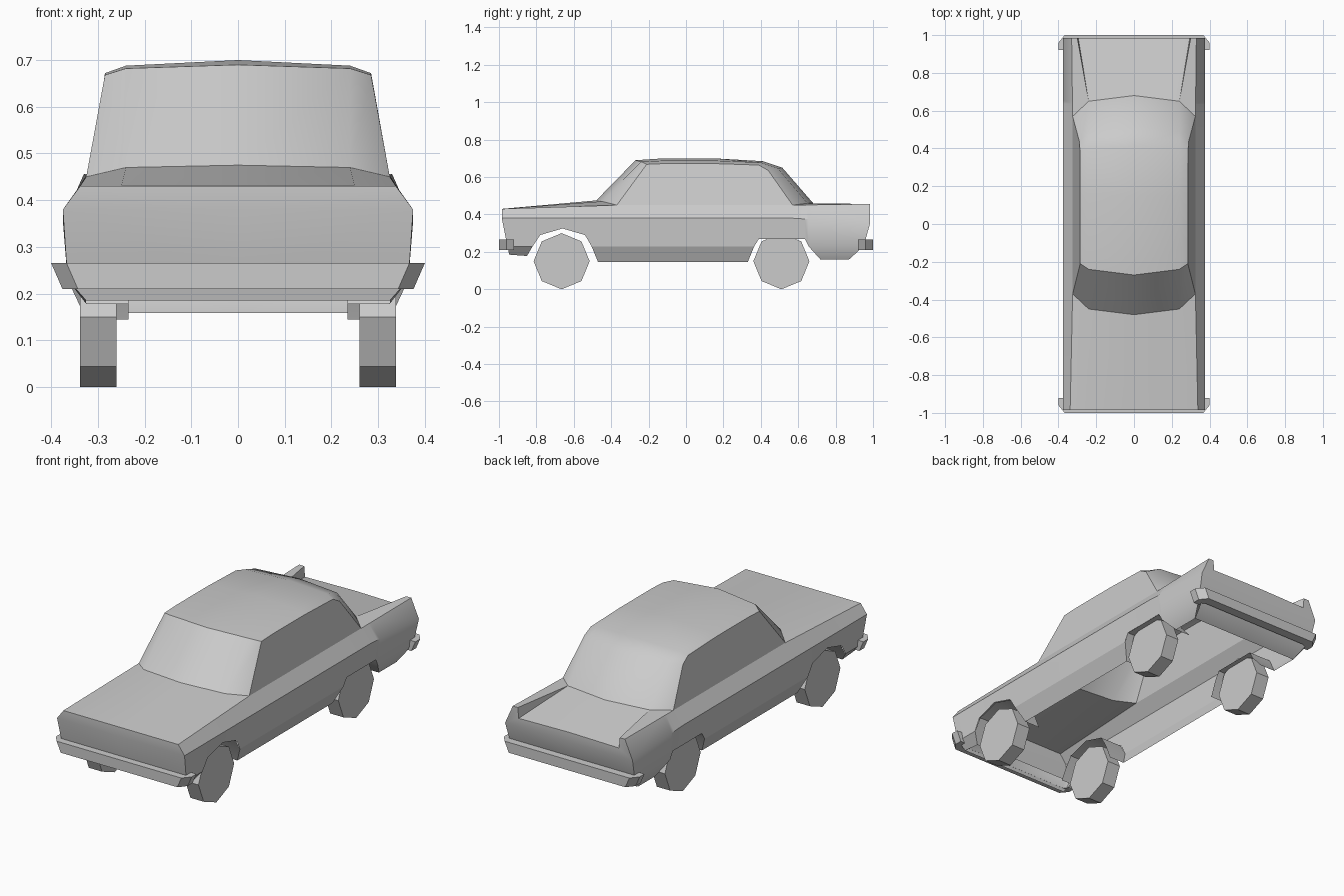
import bpy, bmesh, math
from mathutils import Vector, Matrix

if "Cube" in bpy.data.objects:
    bpy.data.objects.remove(bpy.data.objects["Cube"])

paint = bpy.data.materials.new("light_grey")
paint.diffuse_color = (0.6, 0.6, 0.6, 1)
paint.use_nodes = True
paint.node_tree.nodes["Principled BSDF"].inputs["Base Color"].default_value = paint.diffuse_color


def finish(name, bm, mirror=True):
    me = bpy.data.meshes.new(name)
    bm.to_mesh(me)
    bm.free()
    me.materials.append(paint)
    ob = bpy.data.objects.new(name, me)
    bpy.context.collection.objects.link(ob)
    bpy.ops.object.select_all(action='DESELECT')
    ob.select_set(True)
    bpy.context.view_layer.objects.active = ob
    if mirror:
        mod = ob.modifiers.new("mirror", 'MIRROR')
        mod.use_clip = True
        bpy.ops.object.modifier_apply(modifier=mod.name)
    bpy.ops.object.shade_smooth_by_angle(angle=math.radians(35))
    return ob


def build(name, groups):
    """Half shell from (faces, reference point) groups; faces look away from the point."""
    bm = bmesh.new()
    for faces, ref in groups:
        for pts in faces:
            f = bm.faces.new([bm.verts.new(p) for p in pts])
            f.normal_update()
            if f.normal.dot(f.calc_center_median() - Vector(ref)) < 0:
                f.normal_flip()
    bmesh.ops.remove_doubles(bm, verts=bm.verts, dist=0.0005)
    return finish(name, bm)


def loft(rows):
    return [(a[i], a[i + 1], b[i + 1], b[i])
            for a, b in zip(rows, rows[1:]) for i in range(len(a) - 1)]


def interp(table, y):
    for a, b in zip(table, table[1:]):
        if y <= b[0]:
            t = (y - a[0]) / (b[0] - a[0])
            return [p + (q - p) * t for p, q in zip(a[1:], b[1:])]
    return list(table[-1][1:])


CORE = (0, 0, 0.25)
BELT = [(-0.985, 0.338, 0.43), (-0.37, 0.325, 0.45), (0.57, 0.325, 0.45), (0.985, 0.33, 0.456)]
SHOULDER = [(-0.985, 0.38), (0.57, 0.38), (0.985, 0.355)]

# body side: lower edge rises over the wheel arches
lower = [(-0.955, .23), (-0.82, .23), (-0.78, .29), (-0.66, .325), (-0.54, .29), (-0.505, .23),
         (-0.37, .23), (0.365, .23), (0.39, .27), (0.57, .27), (0.635, .27), (0.655, .23), (0.95, .23)]
side = []
for i, (y, z) in enumerate(lower):
    top = {0: -0.985, len(lower) - 1: 0.985}.get(i, y)
    bx, bz = interp(BELT, top)
    side.append([(bx, top, bz), (0.375, top, interp(SHOULDER, top)[0]),
                 (0.365 + (z - .23) * 0.06, y, z)])
# tucked-under skirts
skirts = []
for ya, yb, za, yc, zc in [(-0.955, -0.82, .185, -0.85, .178), (-0.505, 0.365, .145, 0.33, .145),
                           (0.655, 0.95, .158, 0.87, .158)]:
    y0 = {-0.955: -0.945, -0.505: -0.47, 0.655: 0.72}[ya]
    skirts.append([(0.365, ya, .23), (0.365, yb, .23), (0.325, yc, zc), (0.325, y0, za)])


def to_centre(points):
    return loft([[p, (0, p[1], p[2])] for p in points])


# nose and tail panels
nose = to_centre(side[0] + [(0.325, -0.945, .185)])
tail = to_centre(side[-1][1:] + [(0.345, 0.94, .21), (0.325, 0.87, .158)])
tail.append([(.33, .985, .456), (.30, .985, .456), (.295, .985, .40), (0, .985, .405),
             (0, .985, .355), (.375, .985, .355)])
# hood
hood = loft([[(0, -.985, .43), (.25, -.985, .43), (.338, -.985, .43)],
             [(0, -.48, .475), (.24, -.45, .47), (.325, -.37, .45)]])
# rear deck between two raised fins
deck = [[(0, .68, .46), (.24, .65, .46), (.295, .985, .40), (0, .985, .405)],
        [(.24, .65, .46), (.325, .57, .45), (.33, .985, .456), (.30, .985, .456)]]
fin_wall = [[(.24, .65, .46), (.295, .985, .40), (.30, .985, .456)]]
build("body", [(loft(side) + skirts + nose + tail + hood + deck, CORE),
               (fin_wall, (0.6, 0.85, 0.42))])

# cabin: windshield, roof and rear window rows (centre, inner, edge)
rows = [[(0, -.48, .475), (.24, -.45, .47), (.325, -.37, .45)],
        [(0, -.27, .69), (.24, -.24, .682), (.285, -.21, .668)],
        [(0, -.12, .70), (.24, -.12, .688), (.285, -.12, .672)],
        [(0, .15, .70), (.24, .15, .688), (.285, .15, .672)],
        [(0, .41, .685), (.24, .40, .678), (.286, .39, .664)],
        [(0, .515, .65), (.24, .49, .648), (.290, .44, .635)],
        [(0, .68, .46), (.24, .65, .46), (.325, .57, .45)]]
build("cabin", [(loft(rows) + [[r[2] for r in rows]], CORE)])

# wheel wells: strips reaching inward from the arch edges
front_arch = [(-.85, .178, .325)] + [(y, z, .365) for y, z in lower[1:6]] + [(-.47, .145, .325)]
rear_arch = [(.33, .145, .325), (.365, .23, .365), (.39, .27, .367), (.635, .27, .367),
             (.655, .23, .365), (.72, .158, .325)]
for name, arch, cy in (("front_wheel_wells", front_arch, -.665), ("rear_wheel_wells", rear_arch, .51)):
    strip = loft([[(x, y, z), (.235, y, z)] for y, z, x in arch])
    ob = build(name, [(strip, (.3, cy, .1))])
    ob.data.flip_normals()

# wrap-around bumpers
for name, s in (("front_bumper", -1), ("rear_bumper", 1)):
    plan = [(0, 1.0), (.367, 1.0), (.40, .96), (.40, .92)]
    inner = [(0, .95), (.345, .95), (.365, .94), (.365, .92)]
    sections = [[(x, s * y, .265), (max(x - .024, 0), s * y, .21),
                 (max(u - .024, 0), s * v, .21), (u, s * v, .265), (x, s * y, .265)]
                for (x, y), (u, v) in zip(plan, inner)]
    build(name, [(loft(sections) + [sections[-1][:4]], (.33, s * .965, .2375))])

# eight-sided wheels
for name, y in (("front_wheels", -0.665), ("rear_wheels", 0.51)):
    bm = bmesh.new()
    bmesh.ops.create_cone(bm, cap_ends=True, segments=8, radius1=.15, radius2=.15, depth=.078,
                          matrix=Matrix.Translation((.299, y, .15)) @ Matrix.Rotation(math.pi / 2, 4, 'Y'))
    finish(name, bm)
